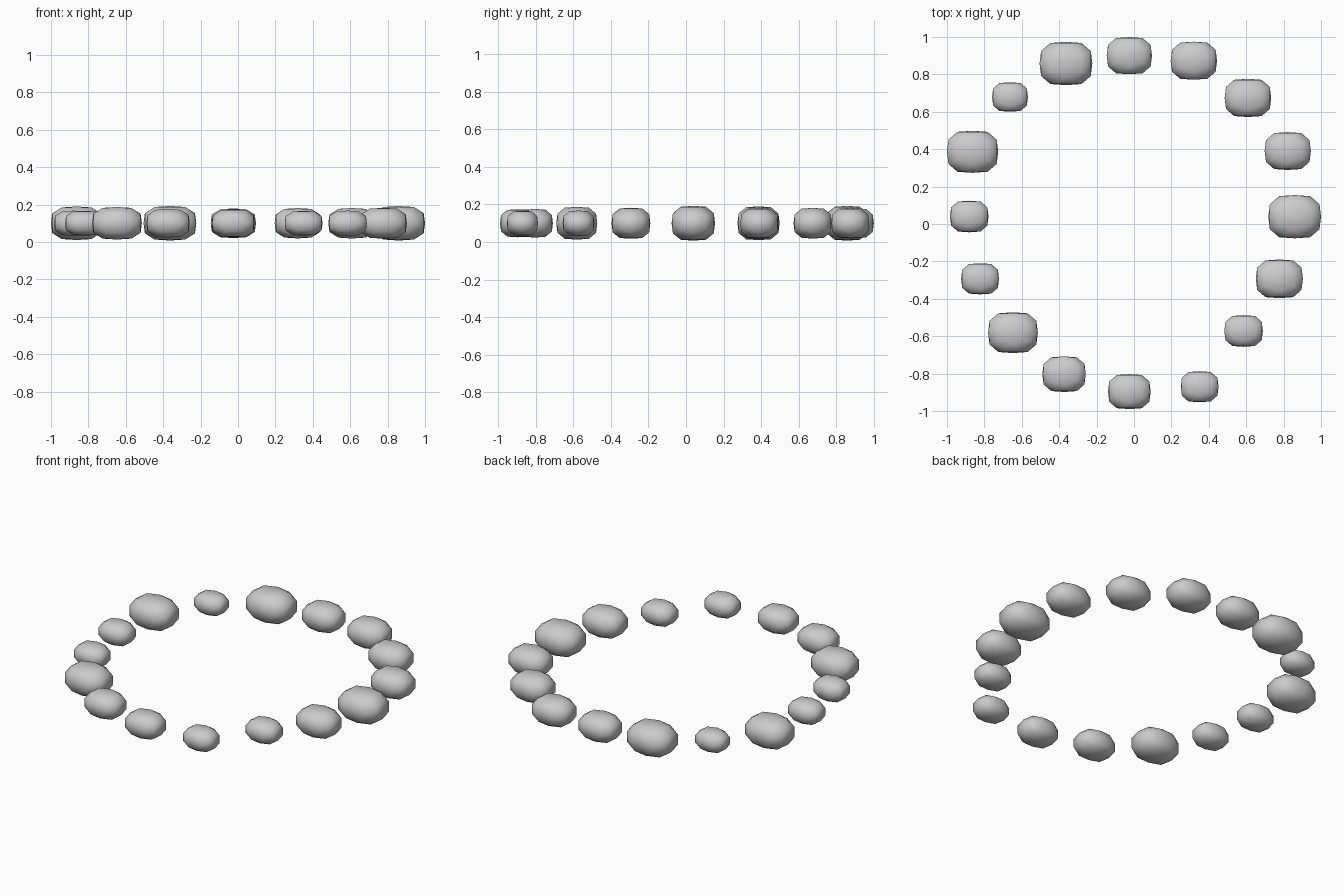
import bpy, bmesh, math
from mathutils import Vector

if "Cube" in bpy.data.objects:
    bpy.data.objects.remove(bpy.data.objects["Cube"])

# Ring of rounded stones: centre x, centre y, width
STONES = [
    (-0.364, 0.858, 0.282), (-0.025, 0.900, 0.242), (0.320, 0.873, 0.248),
    (0.609, 0.674, 0.249), (0.822, 0.390, 0.247), (0.859, 0.039, 0.282),
    (0.777, -0.293, 0.252), (0.586, -0.572, 0.206), (0.351, -0.870, 0.202),
    (-0.025, -0.896, 0.228), (-0.374, -0.803, 0.232), (-0.647, -0.581, 0.266),
    (-0.823, -0.293, 0.203), (-0.881, 0.040, 0.206), (-0.863, 0.386, 0.274),
    (-0.663, 0.679, 0.192),
]
DEPTH, HEIGHT, MID_Z = 0.82, 0.655, 0.1
POWER = 3.4  # boxiness of the rounded stone


def stone_mesh():
    bm = bmesh.new()
    g = (1 + math.sqrt(5)) / 2
    # icosahedron with its edges on the axes, split once
    for a in (-1, 1):
        for b in (-g, g):
            for p in ((a, b, 0), (0, a, b), (b, 0, a)):
                bm.verts.new(p)
    bmesh.ops.convex_hull(bm, input=bm.verts[:])
    bmesh.ops.subdivide_edges(bm, edges=bm.edges[:], cuts=1, use_grid_fill=True)
    bmesh.ops.triangulate(bm, faces=bm.faces[:])
    # puff into a soft box
    for v in bm.verts:
        n = sum(abs(c) ** POWER for c in v.co) ** (1 / POWER)
        v.co = v.co / n * 0.5
    bmesh.ops.recalc_face_normals(bm, faces=bm.faces[:])
    for f in bm.faces:
        f.smooth = True
    me = bpy.data.meshes.new("stone")
    bm.to_mesh(me)
    bm.free()
    return me


mesh = stone_mesh()
for i, (x, y, w) in enumerate(STONES):
    ob = bpy.data.objects.new(f"stone_{i + 1:02d}", mesh)
    ob.location = (x, y, MID_Z)
    ob.scale = (w, w * DEPTH, w * HEIGHT)
    bpy.context.collection.objects.link(ob)
